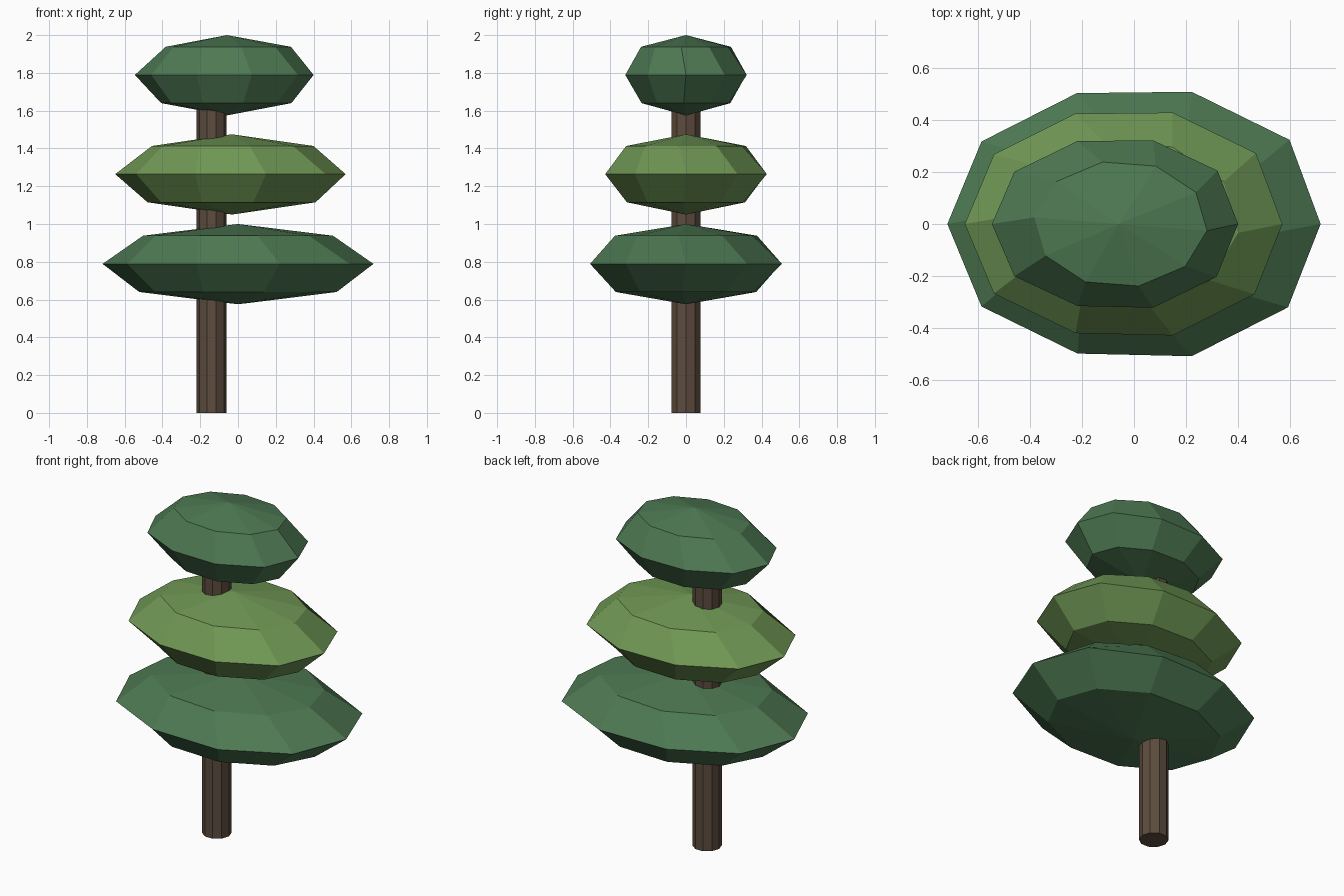
import bpy, bmesh
from math import sin, cos, radians, tau

if "Cube" in bpy.data.objects:
    bpy.data.objects.remove(bpy.data.objects["Cube"])

SIDES = 10
# Slight unevenness shared by the widest ring of every tier
WOBBLE = [1, 1.03, 1.0, 0.99, 1.01, 1, 1.01, 0.98, 1.0, 1.02]


def material(name, rgb):
    m = bpy.data.materials.new(name)
    m.diffuse_color = (*rgb, 1)
    m.use_nodes = True
    m.node_tree.nodes["Principled BSDF"].inputs["Base Color"].default_value = m.diffuse_color
    return m


def make_object(name, bm, mat):
    bmesh.ops.recalc_face_normals(bm, faces=bm.faces[:])
    mesh = bpy.data.meshes.new(name)
    bm.to_mesh(mesh)
    bm.free()
    mesh.materials.append(mat)
    ob = bpy.data.objects.new(name, mesh)
    bpy.context.collection.objects.link(ob)
    return ob


def ring(bm, cx, rx, ry, z, turn=0.0, wobble=None):
    verts = []
    for i in range(SIDES):
        a = tau * i / SIDES + radians(turn)
        k = wobble[i] if wobble else 1
        verts.append(bm.verts.new((cx + k * rx * cos(a), k * ry * sin(a), z)))
    return verts


def bridge(bm, low, high):
    for i in range(SIDES):
        j = (i + 1) % SIDES
        bm.faces.new((low[i], low[j], high[j], high[i]))


def fan(bm, verts, tip):
    t = bm.verts.new(tip)
    for i in range(SIDES):
        bm.faces.new((verts[i], verts[(i + 1) % SIDES], t))


def foliage(name, cx, rx, ry, base, mat):
    """Squashed faceted blob: tip, ring, wide ring, ring, tip."""
    bm = bmesh.new()
    tip_x = cx * 0.8
    low = ring(bm, cx * 0.85, rx * 0.73, ry * 0.72, base + 0.065, -3)
    mid = ring(bm, cx, rx, ry, base + 0.214, 0, WOBBLE)
    top = ring(bm, cx * 0.7, rx * 0.705, ry * 0.72, base + 0.363, -6)
    bridge(bm, low, mid)
    bridge(bm, mid, top)
    fan(bm, low, (tip_x, 0, base))
    fan(bm, top, (tip_x, 0, base + 0.425))
    return make_object(name, bm, mat)


dark_green = material("dark_green", (0.075, 0.19, 0.085))
light_green = material("light_green", (0.16, 0.31, 0.09))
brown = material("brown", (0.11, 0.072, 0.048))

# Trunk, set off centre
bm = bmesh.new()
foot = ring(bm, -0.14, 0.08, 0.08, 0)
head = ring(bm, -0.14, 0.08, 0.08, 1.75)
bridge(bm, foot, head)
bm.faces.new(foot)
bm.faces.new(head)
make_object("trunk", bm, brown)

# Three foliage tiers
foliage("lower_foliage", 0.0, 0.717, 0.534, 0.575, dark_green)
foliage("middle_foliage", -0.04, 0.61, 0.45, 1.05, light_green)
foliage("upper_foliage", -0.073, 0.473, 0.338, 1.575, dark_green)
